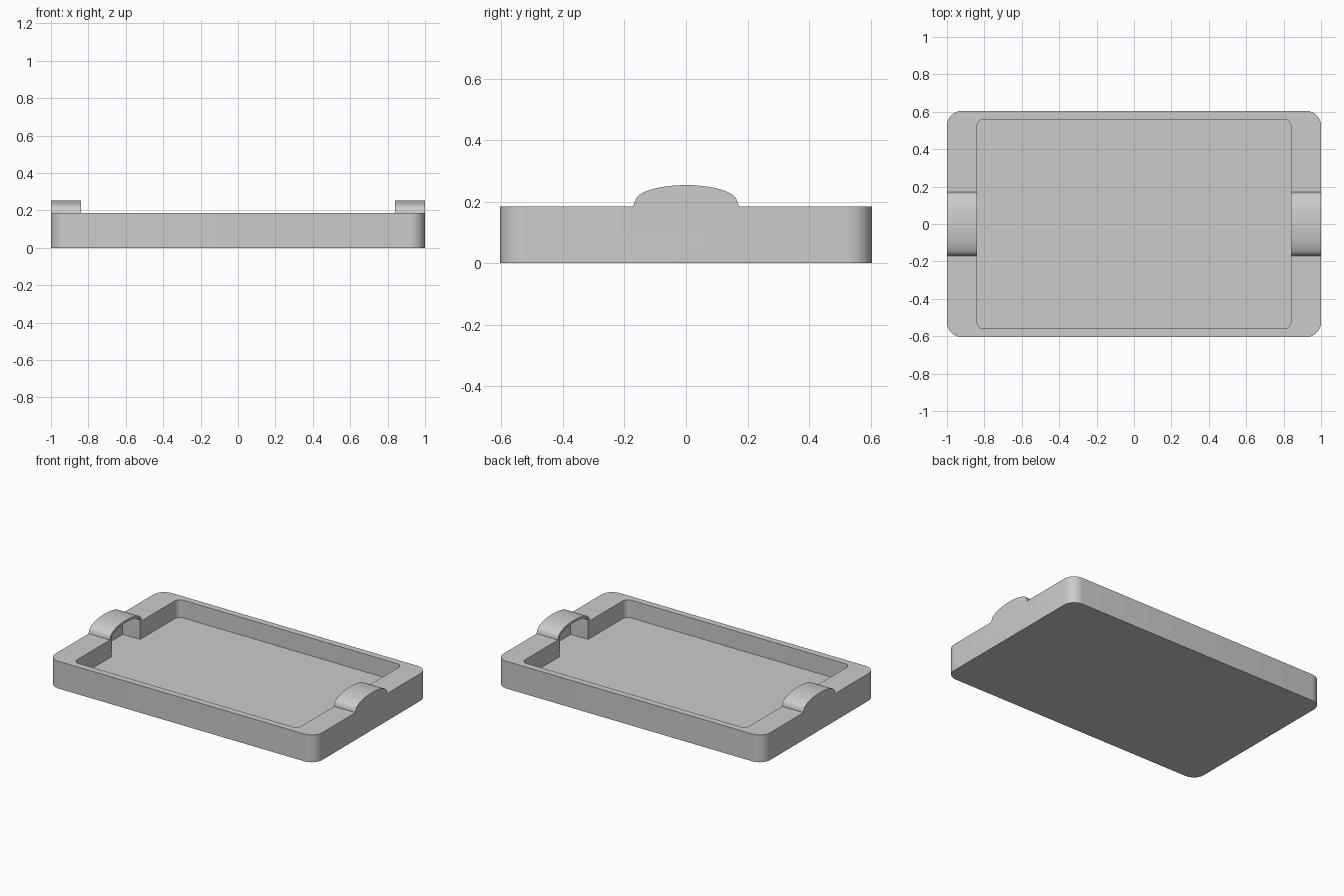
import bpy
import bmesh
import math
from mathutils import Vector

if "Cube" in bpy.data.objects:
    bpy.data.objects.remove(bpy.data.objects["Cube"])

RIM, FLOOR = 0.185, 0.065


def prism(name, pts, offset):
    """Extrude a closed 3D outline along an offset vector."""
    bm = bmesh.new()
    face = bm.faces.new([bm.verts.new(p) for p in pts])
    ext = bmesh.ops.extrude_face_region(bm, geom=[face])
    moved = [g for g in ext["geom"] if isinstance(g, bmesh.types.BMVert)]
    bmesh.ops.translate(bm, verts=moved, vec=Vector(offset))
    bmesh.ops.recalc_face_normals(bm, faces=bm.faces)
    mesh = bpy.data.meshes.new(name)
    bm.to_mesh(mesh)
    bm.free()
    obj = bpy.data.objects.new(name, mesh)
    bpy.context.collection.objects.link(obj)
    return obj


def rounded_rect(hx, hy, r, z, n=8):
    pts = []
    for i, (sx, sy) in enumerate([(1, 1), (-1, 1), (-1, -1), (1, -1)]):
        for k in range(n + 1):
            a = math.pi / 2 * (i + k / n)
            pts.append((sx * (hx - r) + r * math.cos(a),
                        sy * (hy - r) + r * math.sin(a), z))
    return pts


def arch(x, half, spring, rise, bottom, foot, n=20):
    """Elliptical arch outline with straight sides, in the plane at x."""
    pts = [(x, -foot, bottom), (x, foot, bottom)]
    if foot > half:
        pts.append((x, foot, spring - 0.01))
    for k in range(n + 1):
        a = math.pi * (0.06 + 0.88 * k / n)
        pts.append((x, half * math.cos(a), spring + rise * math.sin(a)))
    if foot > half:
        pts.append((x, -foot, spring - 0.01))
    return pts


def combine(target, tool, operation):
    mod = target.modifiers.new(tool.name, 'BOOLEAN')
    mod.operation = operation
    mod.solver = 'EXACT'
    mod.object = tool
    tool.hide_render = True
    tool.hide_set(True)


# Tray body
tray = prism("tray", rounded_rect(1.0, 0.605, 0.08, 0), (0, 0, RIM))

# Arched grips on both ends
for side, label in ((-1, "left"), (1, "right")):
    grip = prism(label + "_grip", arch(side, 0.166, 0.2, 0.054, 0.1, 0.17),
                 (-side * 0.2, 0, 0))
    combine(tray, grip, 'UNION')

# Main pocket
pocket = prism("pocket_cutter", rounded_rect(0.84, 0.56, 0.04, FLOOR), (0, 0, 0.4))
combine(tray, pocket, 'DIFFERENCE')

# Finger recesses under the grips
for side, label in ((-1, "left"), (1, "right")):
    recess = prism(label + "_recess_cutter",
                   arch(side * 0.97, 0.152, 0.192, 0.047, FLOOR, 0.152),
                   (-side * 0.25, 0, 0))
    combine(tray, recess, 'DIFFERENCE')

# Bake the result and drop the helpers
bpy.context.view_layer.update()
graph = bpy.context.evaluated_depsgraph_get()
mesh = bpy.data.meshes.new_from_object(tray.evaluated_get(graph))
tray.modifiers.clear()
tray.data = mesh
for obj in list(bpy.data.objects):
    if obj != tray:
        bpy.data.objects.remove(obj)

bpy.context.view_layer.objects.active = tray
tray.select_set(True)
bpy.ops.object.shade_smooth_by_angle(angle=math.radians(30))
